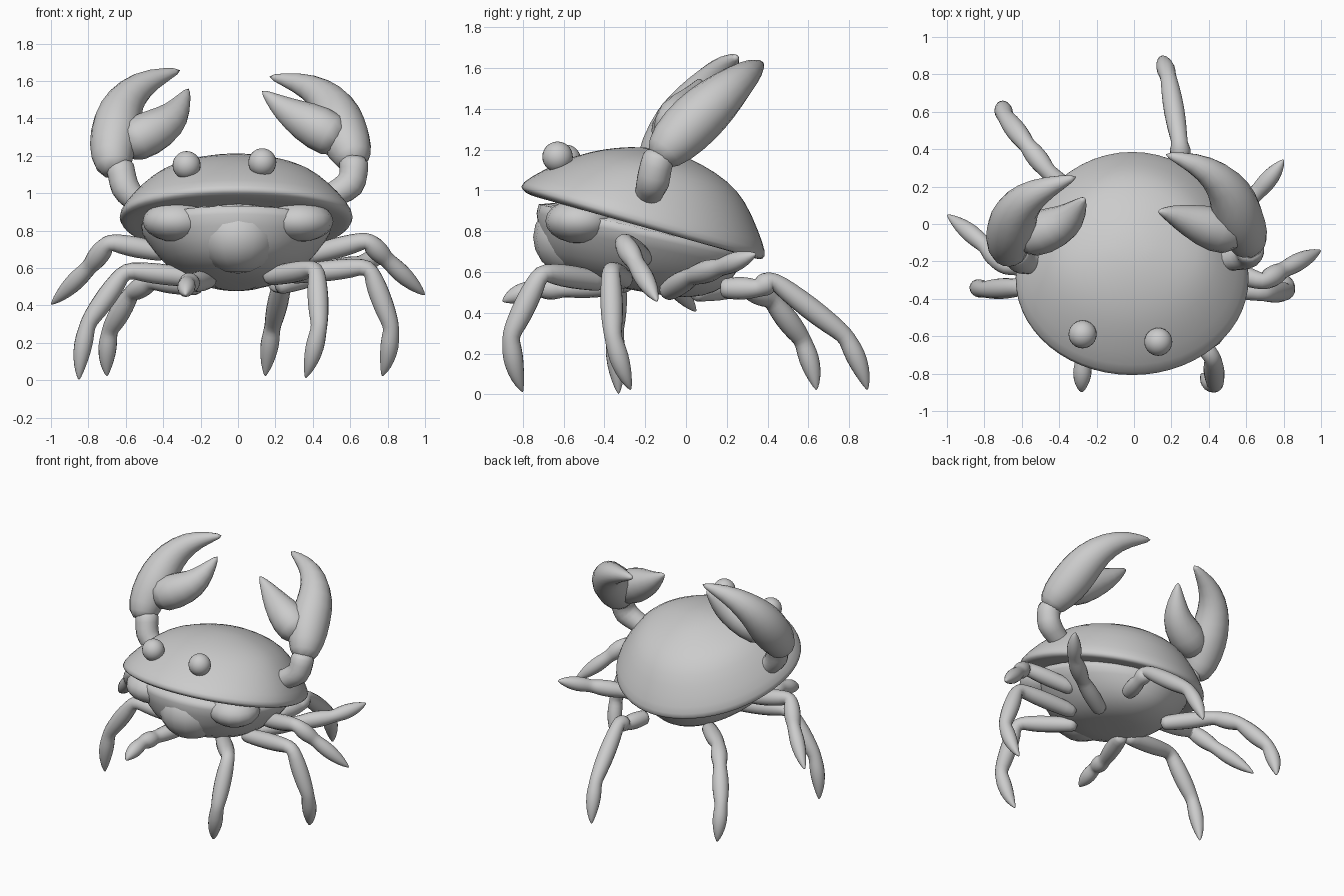
import bpy, bmesh, math
from mathutils import Vector

old = bpy.data.objects.get("Cube")
if old:
    bpy.data.objects.remove(old, do_unlink=True)

grey = bpy.data.materials.new("light_grey")
grey.use_nodes = True
grey.diffuse_color = (0.6, 0.6, 0.6, 1)
grey.node_tree.nodes["Principled BSDF"].inputs["Base Color"].default_value = (0.6, 0.6, 0.6, 1)


def finish(name, bm, levels=1):
    bmesh.ops.recalc_face_normals(bm, faces=bm.faces)
    mesh = bpy.data.meshes.new(name)
    bm.to_mesh(mesh)
    bm.free()
    mesh.materials.append(grey)
    for face in mesh.polygons:
        face.use_smooth = True
    obj = bpy.data.objects.new(name, mesh)
    bpy.context.collection.objects.link(obj)
    if levels:
        mod = obj.modifiers.new("smooth", 'SUBSURF')
        mod.levels = mod.render_levels = levels


def skin(bm, rings):
    """Bridge rings of points and close both ends."""
    loops = [[bm.verts.new(p) for p in ring] for ring in rings]
    n = len(loops[0])
    for a, b in zip(loops, loops[1:]):
        for i in range(n):
            j = (i + 1) % n
            bm.faces.new((a[i], a[j], b[j], b[i]))
    bm.faces.new(loops[0][::-1])
    bm.faces.new(loops[-1])


def tube(name, path, sides=8):
    """Round limb along (x, y, z, radius) points."""
    bm = bmesh.new()
    pts = [Vector(p[:3]) for p in path]
    rings = []
    side = None
    for i, p in enumerate(pts):
        d = (pts[min(i + 1, len(pts) - 1)] - pts[max(i - 1, 0)]).normalized()
        if side is None:
            side = d.orthogonal()
        side = (side - d * side.dot(d)).normalized()
        up = d.cross(side)
        r = path[i][3] * 1.06
        rings.append([p + r * (math.cos(a) * side + math.sin(a) * up)
                      for a in (math.tau * k / sides for k in range(sides))])
    skin(bm, rings)
    finish(name, bm)


def layered(name, layers, sides=28):
    """Loft of tilted egg outlines: front y, back y, half width, front z, back z."""
    bm = bmesh.new()
    rings = []
    for yf, yb, w, zf, zb in layers:
        ring = []
        for k in range(sides):
            a = math.tau * k / sides
            # the widest point lies ahead of the middle
            t = 0.43 - math.cos(a) * (0.43 if math.cos(a) > 0 else 0.57)
            ring.append((w * math.sin(a) - .01, yf + (yb - yf) * t, zf + (zb - zf) * t))
        rings.append(ring)
    skin(bm, rings)
    finish(name, bm)


def ball(name, centre, size, detail=16):
    bm = bmesh.new()
    bmesh.ops.create_uvsphere(bm, u_segments=detail, v_segments=detail // 2 + 2, radius=1)
    for v in bm.verts:
        v.co = Vector(c + s * q for c, s, q in zip(centre, size, v.co))
    finish(name, bm, 0)


# Domed shell with a rolled rim, tilted up at the front
layered("shell", [
    (-.70, .28, .53, .96, .69), (-.77, .35, .59, .975, .66),
    (-.81, .385, .625, 1.005, .66), (-.82, .40, .635, 1.035, .69),
    (-.70, .36, .57, 1.105, .80), (-.54, .295, .46, 1.175, .95),
    (-.40, .21, .36, 1.205, 1.045), (-.28, .08, .20, 1.215, 1.13),
    (-.17, -.05, .07, 1.21, 1.185)])

# Rounded belly and swollen face plates
layered("belly", [
    (-.74, .30, .54, .98, .72), (-.74, .29, .515, .90, .67),
    (-.72, .25, .44, .76, .59), (-.66, .19, .34, .64, .52),
    (-.50, .09, .22, .555, .48), (-.30, -.05, .08, .52, .47)])
ball("face_plate", (0, -.53, .77), (.22, .22, .20))
for s, word in ((1, "left"), (-1, "right")):
    ball(word + "_cheek", (s * .33, -.52, .85), (.18, .17, .11))

# Eyes
ball("left_eye", (.13, -.63, 1.165), (.075,) * 3, 24)
ball("right_eye", (-.275, -.59, 1.15), (.075,) * 3, 24)

# Claws: arm, palm running into the long finger, and the short finger
claws = {
    "left": (
        [(.40, -.2, .92, .07), (.52, -.18, 1.0, .07), (.61, -.16, 1.04, .09),
         (.62, -.15, 1.12, .08), (.62, -.12, 1.2, .09)],
        [(.63, -.15, 1.14, .075), (.60, -.07, 1.23, .13), (.55, .05, 1.35, .145),
         (.52, .16, 1.45, .125), (.44, .26, 1.54, .09), (.32, .33, 1.595, .058),
         (.16, .375, 1.625, .012)],
        [(.57, -.06, 1.27, .115), (.43, -.03, 1.35, .135), (.29, .02, 1.42, .09),
         (.20, .055, 1.485, .052), (.125, .07, 1.55, .008)]),
    "right": (
        [(-.44, -.2, .89, .07), (-.56, -.2, .97, .07), (-.61, -.19, 1.03, .085),
         (-.62, -.17, 1.1, .075), (-.64, -.14, 1.17, .09)],
        [(-.65, -.18, 1.10, .085), (-.68, -.12, 1.19, .12), (-.655, -.03, 1.32, .145),
         (-.635, .06, 1.44, .125), (-.57, .14, 1.54, .095), (-.46, .2, 1.615, .062),
         (-.30, .255, 1.66, .012)],
        [(-.63, -.08, 1.25, .12), (-.47, -.04, 1.32, .13), (-.36, .01, 1.385, .10),
         (-.31, .07, 1.46, .066), (-.262, .145, 1.565, .008)])}
for word, parts in claws.items():
    for part, path in zip(("arm", "palm_and_finger", "short_finger"), parts):
        tube(word + "_claw_" + part, path)

# Jointed legs: narrowed at each joint, ending in a curved point
legs = {
    "left_front_leg": [(.15, -.4, .55), (.42, -.71, .60), (.435, -.86, .29), (.36, -.80, .01)],
    "left_second_leg": [(.25, -.3, .56), (.70, -.37, .61), (.82, -.36, .29), (.77, -.27, .02)],
    "left_third_leg": [(.35, -.2, .66), (.69, -.31, .75), (.79, -.25, .65), (1.0, -.14, .455)],
    "left_fourth_leg": [(.2, -.1, .50), (.47, .03, .58), (.65, .16, .62), (.8, .345, .69)],
    "left_rear_leg": [(.2, .17, .52), (.25, .35, .52), (.245, .43, .56), (.185, .78, .29),
                      (.145, .89, .02)],
    "right_front_leg": [(-.15, -.3, .54), (-.25, -.6, .52), (-.27, -.72, .52), (-.28, -.9, .455)],
    "right_second_leg": [(-.18, -.3, .54), (-.60, -.34, .59), (-.80, -.35, .31), (-.85, -.33, .0)],
    "right_third_leg": [(-.38, -.2, .68), (-.69, -.23, .74), (-.79, -.12, .61), (-1.0, .05, .405)],
    "right_rear_leg": [(-.2, .03, .50), (-.46, .28, .53), (-.57, .42, .465), (-.685, .57, .27),
                       (-.70, .64, .02)]}
for name, joints in legs.items():
    pts = [Vector(j) for j in joints]
    path = [(*pts[0], .05)]
    for a, b in zip(pts, pts[1:-1]):
        path += [(*a.lerp(b, t), r) for t, r in ((.2, .053), (.5, .06), (.82, .054), (1, .044))]
    # curved point, bowed along the direction of the segment before it
    bow = (pts[-2] - pts[-3]).normalized()
    for t, r in ((.12, .047), (.32, .054), (.6, .042), (.85, .021), (1, .003)):
        path.append((*(pts[-2].lerp(pts[-1], t) + bow * .09 * t * (1 - t)), r))
    tube(name, path)
